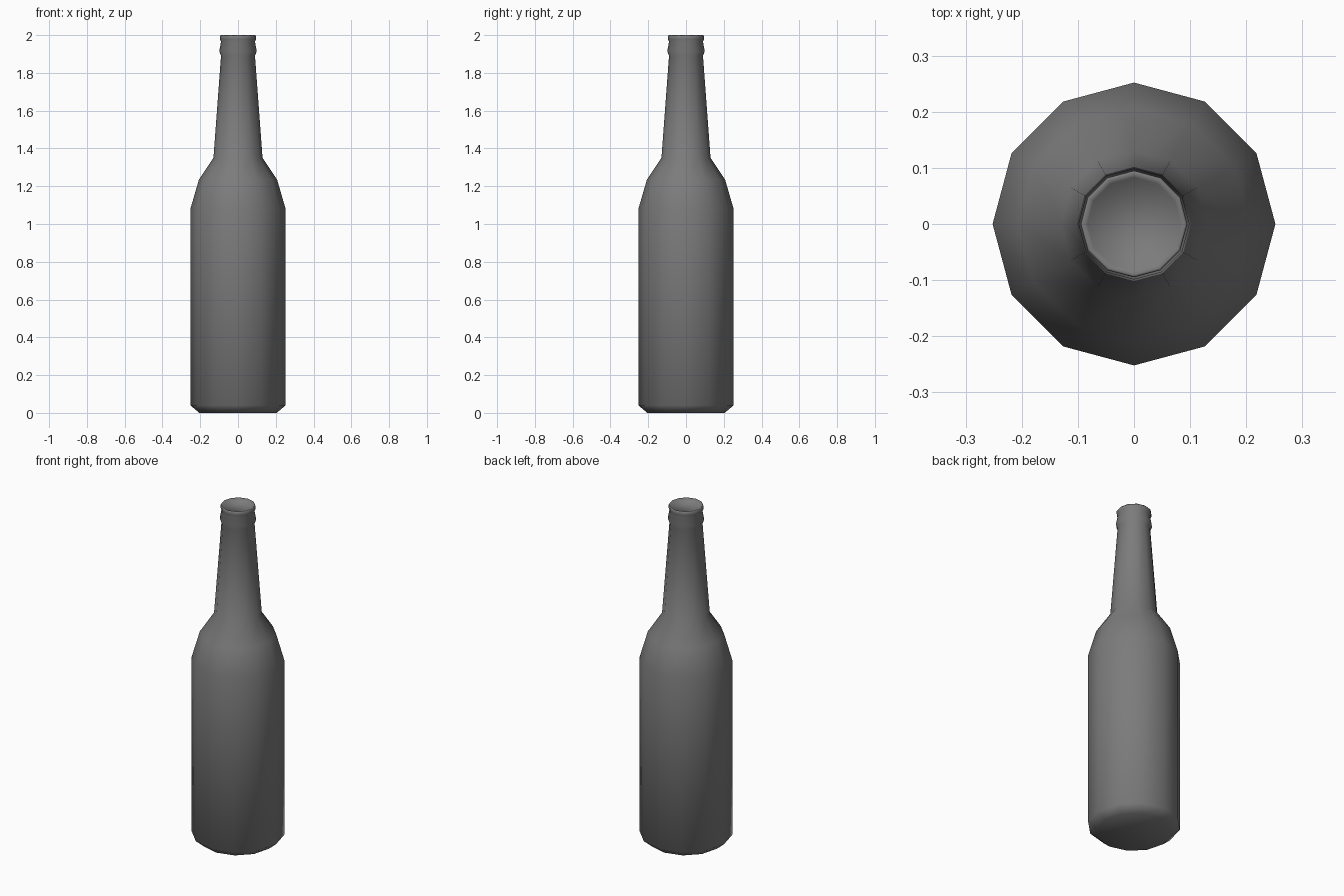
import bpy, bmesh, math

cube = bpy.data.objects.get("Cube")
if cube:
    bpy.data.objects.remove(cube, do_unlink=True)

# One dark grey glass colour
glass = bpy.data.materials.new("dark_grey_glass")
glass.use_nodes = True
grey = (0.2, 0.2, 0.2, 1)
glass.diffuse_color = grey
glass.node_tree.nodes["Principled BSDF"].inputs["Base Color"].default_value = grey

SIDES = 12
# Radius and height: base, body, shoulder, neck, collar, lip, shallow mouth
PROFILE = [(0.205, 0), (0.252, 0.04), (0.252, 1.08), (0.207, 1.235),
           (0.13, 1.35), (0.09, 1.89), (0.099, 1.915), (0.09, 1.965),
           (0.095, 1.978), (0.095, 1.995), (0.091, 2.0), (0.083, 1.985)]

# Lathe the profile into rings and bridge them
bm = bmesh.new()
rings = []
for r, z in PROFILE:
    angles = [math.tau * i / SIDES for i in range(SIDES)]
    rings.append([bm.verts.new((r * math.cos(a), r * math.sin(a), z)) for a in angles])
for low, high in zip(rings, rings[1:]):
    for i in range(SIDES):
        j = (i + 1) % SIDES
        bm.faces.new((low[i], low[j], high[j], high[i]))

# Close the base and the mouth
bm.faces.new(rings[0][::-1])
bm.faces.new(rings[-1])
for face in bm.faces:
    face.smooth = True

mesh = bpy.data.meshes.new("bottle")
bm.to_mesh(mesh)
bm.free()
mesh.materials.append(glass)
bottle = bpy.data.objects.new("bottle", mesh)
bpy.context.collection.objects.link(bottle)
